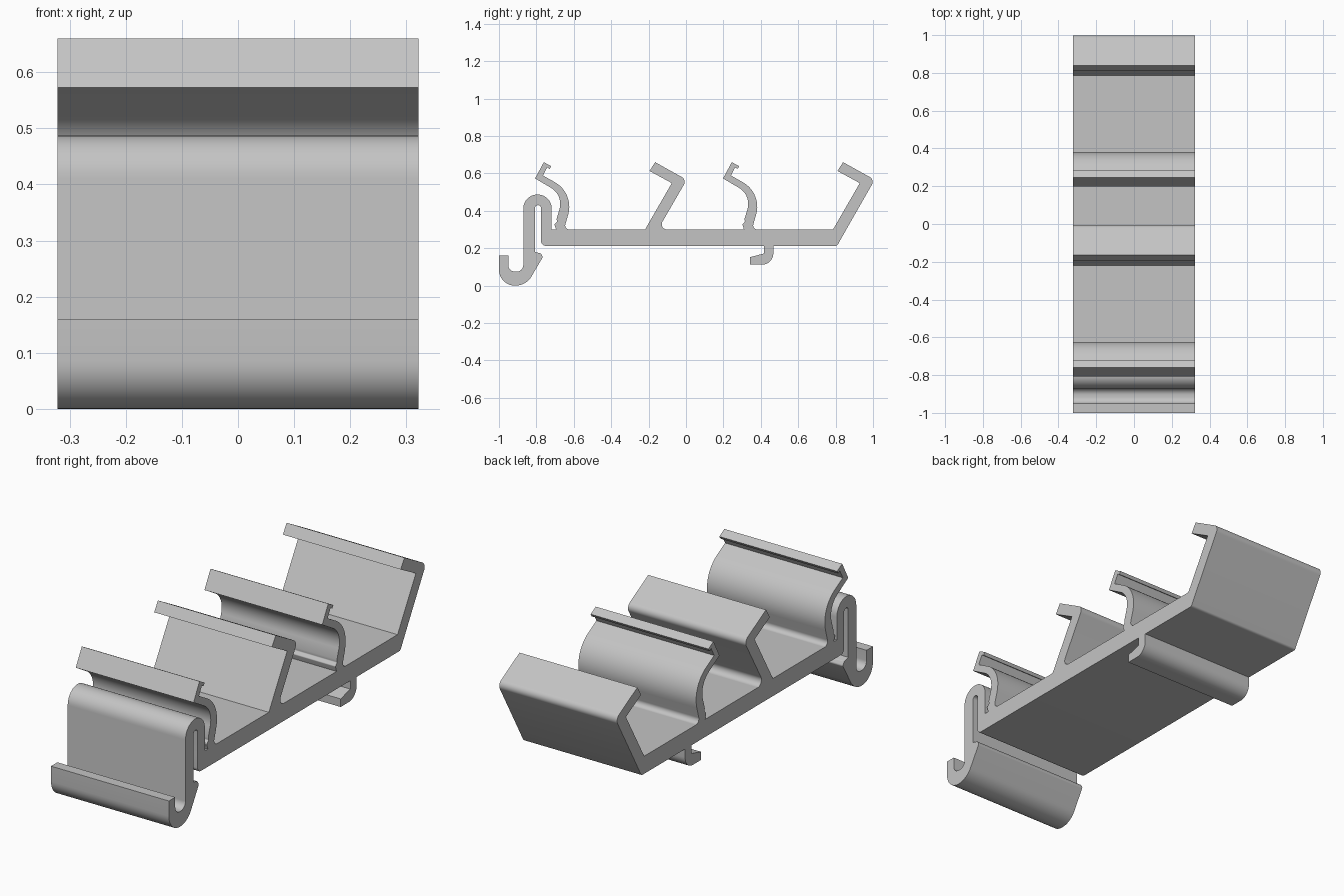
import bpy, bmesh, math
from mathutils import Vector

HALF_WIDTH = 0.322
PITCH = 1.005      # spacing between the two holder stations
DECK = 0.30        # top of the rail

if "Cube" in bpy.data.objects:
    bpy.data.objects.remove(bpy.data.objects["Cube"])

grey = bpy.data.materials.new("plain grey")
grey.use_nodes = True
colour = (0.55, 0.55, 0.55, 1)
grey.diffuse_color = colour
grey.node_tree.nodes["Principled BSDF"].inputs["Base Color"].default_value = colour


def rounded(corners, steps=10):
    """Turn (y, z) or (y, z, radius) corners into an outline with true arcs."""
    outline = []
    for i, corner in enumerate(corners):
        here = Vector(corner[:2])
        if len(corner) == 2:
            outline.append(here)
            continue
        radius = corner[2]
        before = (Vector(corners[i - 1][:2]) - here).normalized()
        after = (Vector(corners[(i + 1) % len(corners)][:2]) - here).normalized()
        half = before.angle(after) / 2
        centre = here + (before + after).normalized() * radius / math.sin(half)
        start = here + before * radius / math.tan(half) - centre
        end = here + after * radius / math.tan(half) - centre
        sweep = start.angle(end)
        for k in range(steps + 1):
            t = k / steps
            a = math.sin((1 - t) * sweep) / math.sin(sweep)
            b = math.sin(t * sweep) / math.sin(sweep)
            outline.append(centre + start * a + end * b)
    # Drop coincident points where two arcs meet
    return [p for i, p in enumerate(outline) if (p - outline[i - 1]).length > 0.0005]


def extrude_part(name, corners, shift=0.0):
    """Extrude a side profile across the full width."""
    bm = bmesh.new()
    verts = [bm.verts.new((-HALF_WIDTH, p.x + shift, p.y)) for p in rounded(corners)]
    face = bm.faces.new(verts)
    grown = bmesh.ops.extrude_face_region(bm, geom=[face])["geom"]
    moved = [g for g in grown if isinstance(g, bmesh.types.BMVert)]
    bmesh.ops.translate(bm, verts=moved, vec=(2 * HALF_WIDTH, 0, 0))
    bmesh.ops.recalc_face_normals(bm, faces=bm.faces)
    mesh = bpy.data.meshes.new(name)
    bm.to_mesh(mesh)
    bm.free()
    mesh.materials.append(grey)
    part = bpy.data.objects.new(name, mesh)
    bpy.context.collection.objects.link(part)
    bpy.ops.object.select_all(action="DESELECT")
    part.select_set(True)
    bpy.context.view_layer.objects.active = part
    bpy.ops.object.shade_smooth_by_angle(angle=math.radians(28))
    return part


# Flat base rail with a slanted rear end
extrude_part("base_rail", [
    (-0.775, DECK), (-0.775, 0.213, 0.025), (0.808, 0.213, 0.015), (0.857, DECK)])

# Front hook: arch over the rail end, long leg, upturned lip and barb
extrude_part("front_hook", [
    (-0.718, DECK), (-0.718, 0.487, 0.075), (-0.87, 0.487, 0.075),
    (-0.87, 0.075, 0.035), (-0.95, 0.075, 0.035), (-0.95, 0.16),
    (-1, 0.16), (-1, 0, 0.085), (-0.855, 0, 0.1),
    (-0.765, 0.153, 0.01), (-0.776, 0.172, 0.008), (-0.807, 0.18),
    (-0.807, 0.43, 0.015), (-0.775, 0.43, 0.015), (-0.775, DECK)])

# Curved spring clips with a small notched tip
clip = [
    (-0.695, DECK), (-0.704, 0.328, 0.006), (-0.69, 0.342, 0.006),
    (-0.692, 0.357), (-0.654, 0.483, 0.1), (-0.807, 0.573),
    (-0.76, 0.66), (-0.72, 0.638), (-0.729, 0.624), (-0.742, 0.632),
    (-0.765, 0.589), (-0.597, 0.494, 0.15), (-0.653, DECK, 0.022), (-0.605, DECK)]
for name, shift in (("front_spring_clip", 0), ("rear_spring_clip", PITCH)):
    extrude_part(name, clip, shift)

# Straight leaning arms with a flap folded forward
arm = [
    (-0.219, DECK), (-0.076, 0.548), (-0.195, 0.613), (-0.165, 0.66),
    (0.004, 0.566, 0.03)]
extrude_part("front_arm", arm + [(-0.15, DECK, 0.028), (-0.095, DECK)])
extrude_part("rear_arm", arm + [(-0.148, DECK)], PITCH)

# Hooked foot under the rail
extrude_part("under_foot", [
    (0.417, 0.213), (0.417, 0.172), (0.342, 0.152), (0.342, 0.112),
    (0.467, 0.112, 0.06), (0.467, 0.213)])
